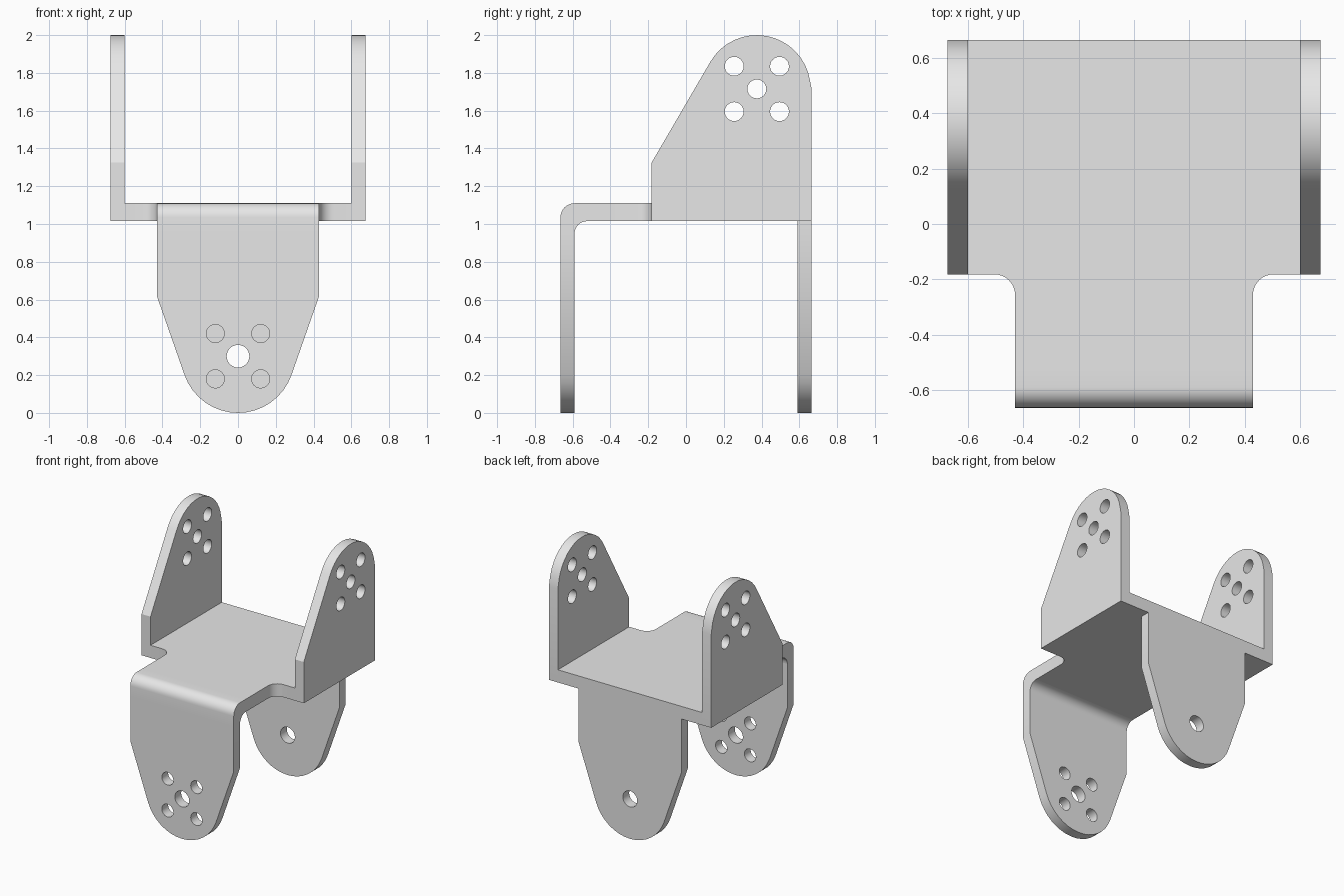
import bpy
import bmesh
from math import cos, sin, pi, atan2, acos, hypot, radians
from mathutils import Matrix, Vector

if "Cube" in bpy.data.objects:
    bpy.data.objects.remove(bpy.data.objects["Cube"])

GREY = (0.8, 0.8, 0.8)
metal = bpy.data.materials.new("grey metal")
metal.use_nodes = True
metal.diffuse_color = (*GREY, 1)
metal.node_tree.nodes["Principled BSDF"].inputs["Base Color"].default_value = (*GREY, 1)

THICK = 0.075          # sheet thickness of the four ears
FLOOR, DECK = 1.015, 1.11
HALF_X, HALF_Y = 0.675, 0.665
NECK = 0.43            # half width of the front and back flanges
SHOULDER = -0.182      # front edge of the wide part of the deck
BEND_Y, BEND_Z = -0.525, 0.95


def arc(centre, r, start, end, n):
    return [(centre[0] + r * cos(start + (end - start) * i / n),
             centre[1] + r * sin(start + (end - start) * i / n)) for i in range(n + 1)]


def circle(centre, r):
    return arc(centre, r, 0, 2 * pi, 24)[:-1]


def tangent_angle(point, centre, r, side):
    """Angle on the circle where the line from the point touches it."""
    dx, dy = point[0] - centre[0], point[1] - centre[1]
    return atan2(dy, dx) + side * acos(r / hypot(dx, dy))


def bolt_holes(centre, r, spread):
    return [circle((centre[0] + sx * spread, centre[1] + sy * spread), r)
            for sx in (-1, 1) for sy in (-1, 1)]


def sheet(name, outline, holes, axis, middle, thickness):
    """Fill an outline with holes and give it thickness along the axis."""
    curve = bpy.data.curves.new(name, 'CURVE')
    curve.dimensions = '2D'
    curve.fill_mode = 'BOTH'
    curve.extrude = thickness / 2
    for loop in [outline] + holes:
        spline = curve.splines.new('POLY')
        spline.points.add(len(loop) - 1)
        for p, (u, v) in zip(spline.points, loop):
            p.co = (u, v, 0, 1)
        spline.use_cyclic_u = True
    temp = bpy.data.objects.new(name + " outline", curve)
    bpy.context.collection.objects.link(temp)
    graph = bpy.context.evaluated_depsgraph_get()
    mesh = bpy.data.meshes.new_from_object(temp.evaluated_get(graph))
    bpy.data.objects.remove(temp)
    bpy.data.curves.remove(curve)

    # turn the flat sheet to face its axis
    columns = {'X': ((0, 1, 0), (0, 0, 1), (1, 0, 0)),
               'Y': ((1, 0, 0), (0, 0, 1), (0, -1, 0)),
               'Z': ((1, 0, 0), (0, 1, 0), (0, 0, 1))}[axis]
    turn = Matrix(columns).transposed().to_4x4()
    shift = Vector([middle if a == axis else 0 for a in "XYZ"])
    mesh.transform(Matrix.Translation(shift) @ turn)

    bm = bmesh.new()
    bm.from_mesh(mesh)
    bmesh.ops.remove_doubles(bm, verts=bm.verts, dist=0.0001)
    bmesh.ops.recalc_face_normals(bm, faces=bm.faces)
    bm.to_mesh(mesh)
    bm.free()
    mesh.name = name
    mesh.materials.clear()
    mesh.materials.append(metal)
    obj = bpy.data.objects.new(name, mesh)
    bpy.context.collection.objects.link(obj)
    bpy.ops.object.select_all(action='DESELECT')
    obj.select_set(True)
    bpy.context.view_layer.objects.active = obj
    bpy.ops.object.shade_smooth_by_angle(angle=radians(30))
    return obj


# Deck: wide plate narrowing to the neck with filleted inner corners
inner = HALF_X - THICK
FILLET = 0.075
right_half = [(inner, HALF_Y), (inner, SHOULDER)]
right_half += arc((NECK + FILLET, SHOULDER - FILLET), FILLET, pi / 2, pi, 8)
right_half += [(NECK, BEND_Y)]
deck = right_half + [(-x, y) for x, y in reversed(right_half)]
sheet("deck_plate", deck, [], 'Z', (FLOOR + DECK) / 2, DECK - FLOOR)

# Rounded bend between the deck and the front flange
OUTER, INNER = 0.075, 0.065
bend = [(BEND_Y, DECK)]
bend += arc((-HALF_Y + OUTER, DECK - OUTER), OUTER, pi / 2, pi, 8)
bend += [(-HALF_Y, BEND_Z)]
bend += arc((BEND_Y, BEND_Z), INNER, pi, pi / 2, 8)
sheet("front_bend", bend, [], 'X', 0, 2 * NECK)

# Side ears: slanted front edge, round top, five holes
hub, R = (0.375, 1.715), 0.285
slant = (SHOULDER, 1.325)
ear = [slant, (SHOULDER, FLOOR), (HALF_Y, FLOOR)]
ear += arc(hub, HALF_Y - hub[0], 0, 0.01, 1)[:1]
ear += arc(hub, R, 0.15, tangent_angle(slant, hub, R, -1) % (2 * pi), 16)
ear_holes = [circle(hub, 0.05)] + bolt_holes(hub, 0.05, 0.12)
for name, side in (("left_ear", 1), ("right_ear", -1)):
    sheet(name, ear, ear_holes, 'X', side * (HALF_X - THICK / 2), THICK)

# Front and back flanges: tapering to a round tip
tip, TIP_R = (0, 0.3), 0.3
corner = (NECK, 0.62)
touch = tangent_angle(corner, tip, TIP_R, -1)
tip_arc = arc(tip, TIP_R, touch, -pi - touch, 16)


def flange(name, top, holes, side):
    outline = [(NECK, top), corner] + tip_arc + [(-NECK, corner[1]), (-NECK, top)]
    sheet(name, outline, holes, 'Y', side * (HALF_Y - THICK / 2), THICK)


pivot = circle(tip, 0.06)
flange("front_flange", BEND_Z, [pivot] + bolt_holes(tip, 0.048, 0.12), -1)
flange("back_flange", FLOOR, [pivot], 1)
